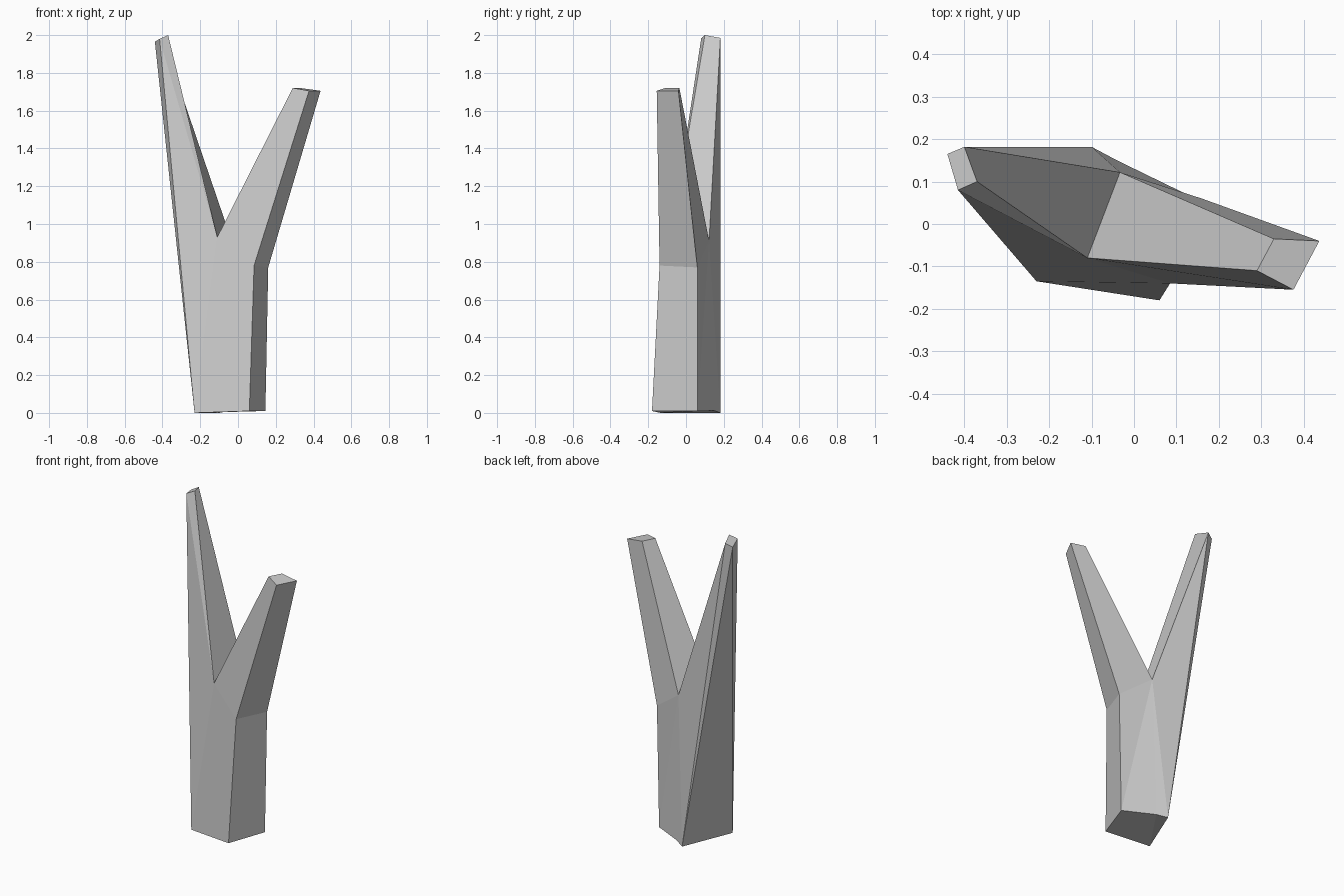
import bpy
import bmesh

cube = bpy.data.objects.get("Cube")
if cube:
    bpy.data.objects.remove(cube, do_unlink=True)

grey = bpy.data.materials.new("plain grey")
grey.use_nodes = True
colour = (0.6, 0.6, 0.6, 1)
grey.diffuse_color = colour
grey.node_tree.nodes["Principled BSDF"].inputs["Base Color"].default_value = colour

bm = bmesh.new()


def ring(*points):
    return [bm.verts.new(p) for p in points]


def faces(*loops):
    for loop in loops:
        bm.faces.new(loop)


# Foot of the trunk, with a slight chip in its back edge
foot_l, foot_f, foot_r, foot_b = ring(
    (-0.23, -0.135, 0), (0.06, -0.18, 0.01), (0.145, 0.06, 0.01), (-0.1, 0.182, 0))
chip, = ring((-0.04, 0.15, 0.012))

# Shoulder on the right and crotch of the fork
shoulder_f, shoulder_b = ring((0.085, -0.14, 0.78), (0.16, 0.06, 0.77))
crotch_f, crotch_b = ring((-0.11, -0.08, 0.93), (-0.033, 0.122, 0.91))

# Cut ends of the tall and the short prong
tall = ring((-0.415, 0.08, 1.98), (-0.37, 0.10, 2.0),
            (-0.40, 0.182, 1.985), (-0.44, 0.165, 1.965))
short = ring((0.29, -0.11, 1.72), (0.376, -0.155, 1.705),
             (0.437, -0.04, 1.705), (0.33, -0.035, 1.72))
faces(tall, short)

# Trunk
faces((foot_l, foot_f, shoulder_f, crotch_f),
      (foot_f, foot_r, shoulder_b, shoulder_f),
      (foot_r, crotch_b, shoulder_b),
      (foot_r, chip, crotch_b),
      (chip, foot_b, crotch_b),
      (foot_l, chip, foot_r, foot_f),
      (foot_l, foot_b, chip))

# Short prong, bridged from the fork to its end
root = (crotch_f, shoulder_f, shoulder_b, crotch_b)
for i in range(4):
    j = (i + 1) % 4
    faces((root[i], root[j], short[j], short[i]))

# Tall prong, running down the side of the trunk to the foot
faces((foot_l, crotch_f, tall[0]),
      (crotch_f, tall[1], tall[0]),
      (crotch_f, crotch_b, tall[2], tall[1]),
      (crotch_b, foot_b, tall[2]),
      (foot_b, tall[3], tall[2]),
      (foot_b, foot_l, tall[3]),
      (foot_l, tall[0], tall[3]))

bmesh.ops.recalc_face_normals(bm, faces=bm.faces)
mesh = bpy.data.meshes.new("forked_branch")
bm.to_mesh(mesh)
bm.free()
mesh.materials.append(grey)
branch = bpy.data.objects.new("forked_branch", mesh)
bpy.context.collection.objects.link(branch)
